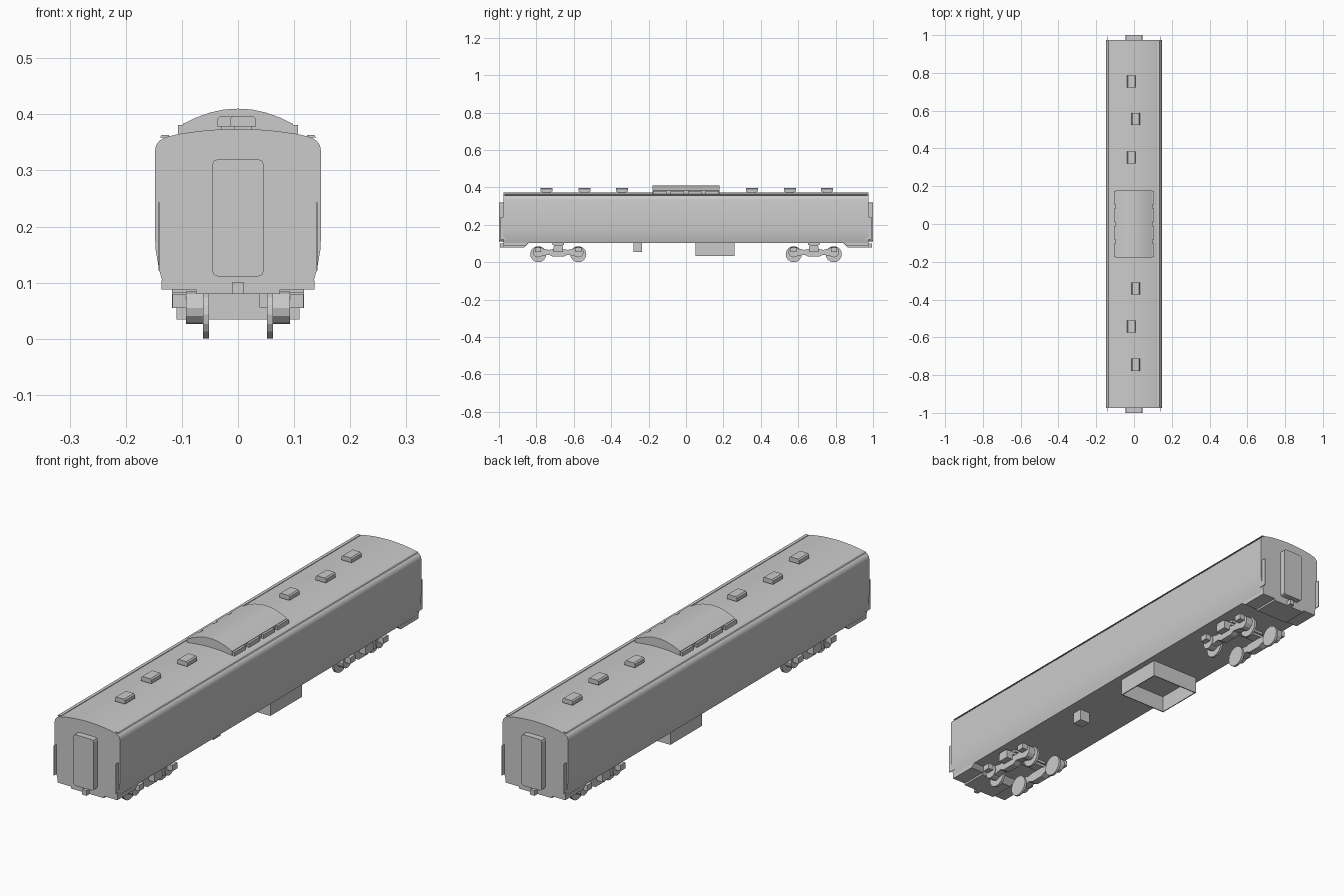
import bpy, bmesh, math

def prism(name, pts, axis, a, b, smooth=False):
    """Extrude a 2D outline along x (pts are y,z) or y (pts are x,z)."""
    bm = bmesh.new()
    def pos(p, t):
        return (t, p[0], p[1]) if axis == 'x' else (p[0], t, p[1])
    v0 = [bm.verts.new(pos(p, a)) for p in pts]
    v1 = [bm.verts.new(pos(p, b)) for p in pts]
    bm.faces.new(v0)
    bm.faces.new(v1[::-1])
    n = len(pts)
    for i in range(n):
        j = (i + 1) % n
        bm.faces.new((v0[i], v1[i], v1[j], v0[j]))
    bmesh.ops.recalc_face_normals(bm, faces=bm.faces)
    me = bpy.data.meshes.new(name)
    bm.to_mesh(me)
    bm.free()
    ob = bpy.data.objects.new(name, me)
    bpy.context.collection.objects.link(ob)
    if smooth:
        bpy.context.view_layer.objects.active = ob
        ob.select_set(True)
        bpy.ops.object.shade_smooth_by_angle(angle=math.radians(30))
        ob.select_set(False)
    return ob

def box(name, x0, x1, y0, y1, z0, z1):
    return prism(name, [(x0, z0), (x1, z0), (x1, z1), (x0, z1)], 'y', y0, y1)

def circle(cy, cz, r, n=16):
    return [(cy + r * math.cos(2 * math.pi * i / n),
             cz + r * math.sin(2 * math.pi * i / n)) for i in range(n)]

def mirrored(right):
    return right + [(-x, z) for x, z in reversed(right) if x > 1e-6]

# car body with arched roof
half = [(0.135, 0.103), (0.141, 0.125), (0.147, 0.16), (0.148, 0.19), (0.148, 0.335),
        (0.146, 0.345), (0.140, 0.353), (0.130, 0.359), (0.105, 0.365), (0.07, 0.370),
        (0.035, 0.373), (0, 0.374)]
prism('car_body', mirrored(half), 'y', -0.975, 0.975, True)

# roof gutters
for s in (-1, 1):
    prism('roof_gutter', [(s * 0.123, 0.357), (s * 0.139, 0.359), (s * 0.136, 0.363),
                          (s * 0.123, 0.363)], 'y', -0.97, 0.97)

# arched roof unit with side tabs
arch = [(0.107, 0.362), (0.107, 0.381), (0.098, 0.383), (0.075, 0.394), (0.05, 0.403),
        (0.025, 0.4085), (0, 0.41)]
prism('roof_unit', mirrored([(0.098, 0.362)] + arch[2:]), 'y', -0.178, 0.178, True)
for s in (-1, 1):
    for y in (-0.14, -0.047, 0.047, 0.14):
        box('roof_unit_tab', s * 0.095, s * 0.107, y - 0.036, y + 0.036, 0.363, 0.381)

# roof ventilators
for i, y in enumerate((0.755, 0.555, 0.352, -0.342, -0.542, -0.745)):
    x = -0.014 if i in (0, 2, 4) else 0.009
    box('vent_base', x - 0.016, x + 0.016, y - 0.022, y + 0.022, 0.365, 0.386)
    prism('vent_cap', [(x - 0.023, 0.378), (x + 0.023, 0.378), (x + 0.023, 0.392),
                       (x + 0.018, 0.397), (x - 0.018, 0.397), (x - 0.023, 0.392)],
          'y', y - 0.032, y + 0.032)

# end fittings, both ends
for e in (-1, 1):
    gang = [(0.036, 0.111), (0.043, 0.114), (0.046, 0.121), (0.046, 0.31),
            (0.043, 0.317), (0.036, 0.32)]
    prism('gangway', mirrored(gang), 'y', e * 0.97, e * 1.0)
    box('coupler', -0.01, 0.01, e * 0.93, e * 0.995, 0.08, 0.101)
    prism('headstock', [(e * 0.84, 0.104), (e * 0.865, 0.08), (e * 0.975, 0.08),
                        (e * 0.975, 0.104)], 'x', -0.075, 0.075)
    for s in (-1, 1):
        box('corner_handle', s * 0.139, s * 0.142, e * 0.96, e * 0.993, 0.122, 0.243)
        prism('end_step', [(e * 0.84, 0.104), (e * 0.86, 0.088), (e * 0.975, 0.088),
                           (e * 0.975, 0.104)], 'x', s * 0.075, s * 0.136)

# bogies
for e in (-1, 1):
    c = e * 0.683
    box('bogie_bolster', -0.118, 0.118, c - 0.022, c + 0.022, 0.083, 0.093)
    box('bogie_pivot', -0.08, 0.08, c - 0.03, c + 0.03, 0.093, 0.104)
    for s in (-1, 1):
        # side frame with a dipped middle
        bar = [(c - 0.107, 0.03), (c - 0.05, 0.04), (c - 0.03, 0.03), (c + 0.03, 0.03),
               (c + 0.05, 0.04), (c + 0.107, 0.03), (c + 0.107, 0.078), (c + 0.05, 0.066),
               (c + 0.03, 0.07), (c - 0.03, 0.07), (c - 0.05, 0.066), (c - 0.107, 0.078)]
        prism('side_frame', bar, 'x', s * 0.060, s * 0.090)
        box('spring_box', s * 0.085, s * 0.118, c - 0.025, c + 0.025, 0.055, 0.083)
        for w in (-0.107, 0.107):
            prism('wheel', circle(c + w, 0.043, 0.043), 'x', s * 0.052, s * 0.062)
            prism('axle_box', circle(c + w, 0.055, 0.029, 12), 'x', s * 0.062, s * 0.093)
            box('axle_cap', s * 0.09, s * 0.117, c + w - 0.016, c + w + 0.016, 0.055, 0.079)

# underfloor tray, open at the bottom
for s in (-1, 1):
    box('tray_side', s * 0.106, s * 0.110, 0.052, 0.258, 0.034, 0.104)
for y in (0.052, 0.254):
    box('tray_end', -0.106, 0.106, y, y + 0.004, 0.034, 0.104)

# small equipment box
box('equipment_box', 0.038, 0.085, -0.28, -0.235, 0.056, 0.104)
